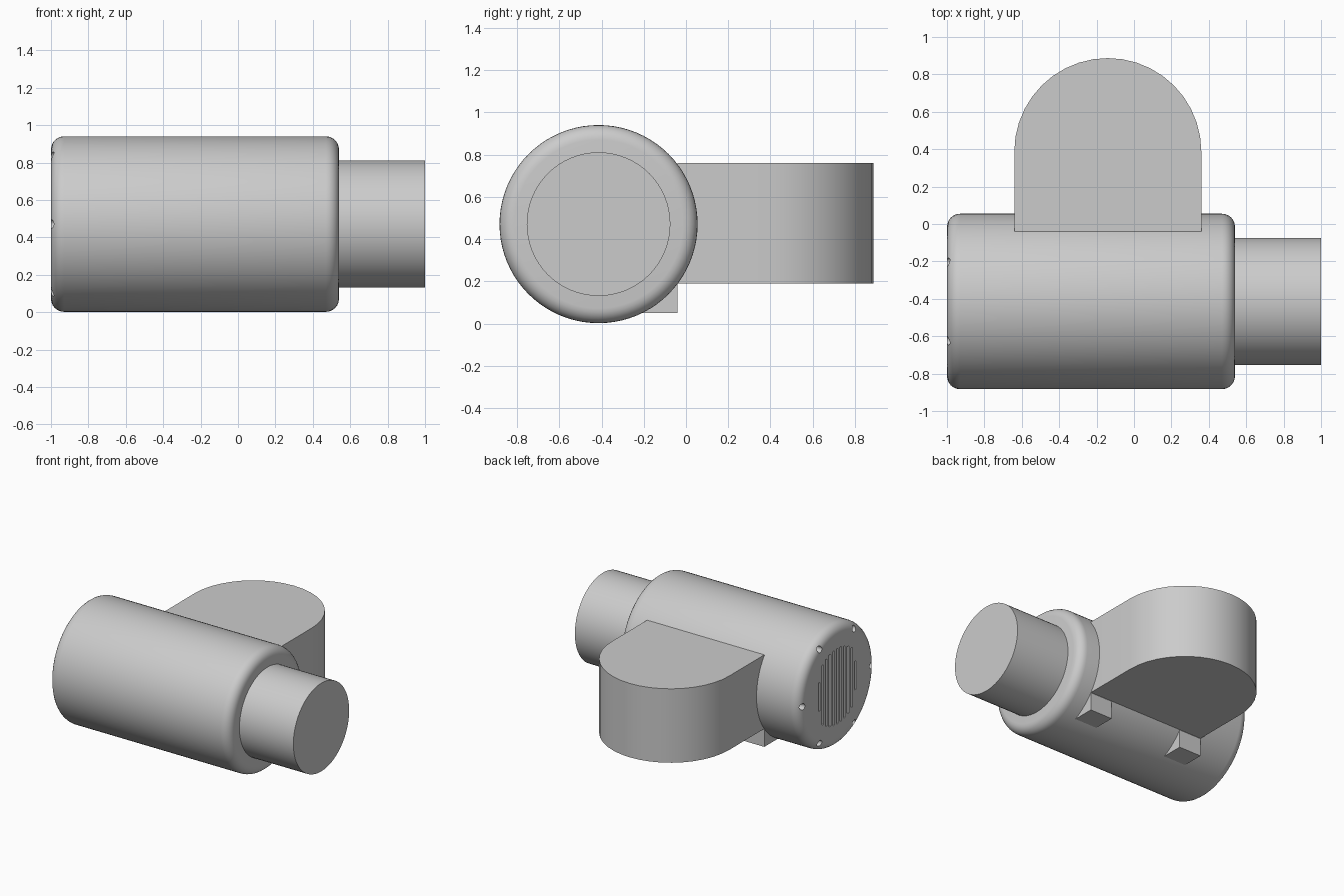
import bpy, bmesh, math
from mathutils import Matrix, Vector

if "Cube" in bpy.data.objects:
    bpy.data.objects.remove(bpy.data.objects["Cube"], do_unlink=True)

grey = bpy.data.materials.new("machine grey")
grey.use_nodes = True
grey.diffuse_color = (0.6, 0.6, 0.6, 1)
grey.node_tree.nodes["Principled BSDF"].inputs["Base Color"].default_value = (0.6, 0.6, 0.6, 1)

AXIS_Y, AXIS_Z, RADIUS = -0.414, 0.471, 0.469
TURN_X = Matrix.Rotation(math.pi / 2, 4, 'Y')


def make_object(name, bm):
    bmesh.ops.recalc_face_normals(bm, faces=bm.faces)
    mesh = bpy.data.meshes.new(name)
    bm.to_mesh(mesh)
    bm.free()
    mesh.materials.append(grey)
    obj = bpy.data.objects.new(name, mesh)
    bpy.context.collection.objects.link(obj)
    return obj


def add_rod(bm, x0, x1, y, z, radius, sides):
    place = Matrix.Translation(((x0 + x1) / 2, y, z)) @ TURN_X
    bmesh.ops.create_cone(bm, cap_ends=True, segments=sides, radius1=radius,
                          radius2=radius, depth=x1 - x0, matrix=place)


def add_box(bm, low, high):
    low, high = Vector(low), Vector(high)
    place = Matrix.Translation((low + high) / 2) @ Matrix.Diagonal((high - low).to_4d())
    place[3][3] = 1
    bmesh.ops.create_cube(bm, size=1, matrix=place)


def apply(obj, mod):
    bpy.context.view_layer.objects.active = obj
    bpy.ops.object.modifier_apply(modifier=mod.name)


def smooth(obj):
    bpy.ops.object.select_all(action='DESELECT')
    obj.select_set(True)
    bpy.context.view_layer.objects.active = obj
    bpy.ops.object.shade_smooth_by_angle(angle=math.radians(35))


# Main housing: a drum with rounded rims
bm = bmesh.new()
add_rod(bm, -1, 0.54, AXIS_Y, AXIS_Z, RADIUS, 80)
housing = make_object("motor_housing", bm)
bevel = housing.modifiers.new("rounded_rims", 'BEVEL')
bevel.width, bevel.segments = 0.07, 6
bevel.limit_method, bevel.angle_limit = 'ANGLE', math.radians(60)
apply(housing, bevel)

# Screw holes and vent slots sunk into the rear end
bm = bmesh.new()
for i in range(6):
    a = i * math.pi / 3
    add_rod(bm, -1.1, -0.94, AXIS_Y + 0.418 * math.cos(a),
            AXIS_Z + 0.418 * math.sin(a), 0.024, 16)
for i in range(-5, 6):
    y = AXIS_Y + i * 0.044
    half = math.sqrt(0.29 ** 2 - (i * 0.044) ** 2)
    if abs(i) == 5:
        half = 0.11
    add_box(bm, (-1.1, y - 0.01, AXIS_Z - half), (-0.95, y + 0.01, AXIS_Z + half))
cutter = make_object("end_cutter", bm)
cutter.hide_render = True
cut = housing.modifiers.new("end_cuts", 'BOOLEAN')
cut.object, cut.operation, cut.solver = cutter, 'DIFFERENCE', 'EXACT'
apply(housing, cut)
bpy.data.objects.remove(cutter, do_unlink=True)
smooth(housing)

# Front boss
bm = bmesh.new()
add_rod(bm, 0.5, 1, AXIS_Y, AXIS_Z, 0.34, 64)
smooth(make_object("front_boss", bm))

# Round-ended terminal box on the back
bm = bmesh.new()
outline = [(-0.64, -0.04), (0.36, -0.04)]
for i in range(21):
    a = i * math.pi / 20
    outline.append((-0.14 + 0.5 * math.cos(a), 0.387 + 0.5 * math.sin(a)))
base = bm.faces.new([bm.verts.new((x, y, 0.19)) for x, y in outline])
top = bmesh.ops.extrude_face_region(bm, geom=[base])["geom"]
bmesh.ops.translate(bm, vec=(0, 0, 0.57),
                    verts=[v for v in top if isinstance(v, bmesh.types.BMVert)])
if not base.is_valid or not any(all(v.co.z < 0.2 for v in f.verts) for f in bm.faces):
    bmesh.ops.holes_fill(bm, edges=[e for e in bm.edges if e.is_boundary], sides=0)
smooth(make_object("terminal_box", bm))

# Two mounting feet below the box
for name, x in (("left_foot", 0.17), ("right_foot", -0.64)):
    bm = bmesh.new()
    add_box(bm, (x, -0.3, 0.05), (x + 0.19, -0.04, 0.195))
    make_object(name, bm)
